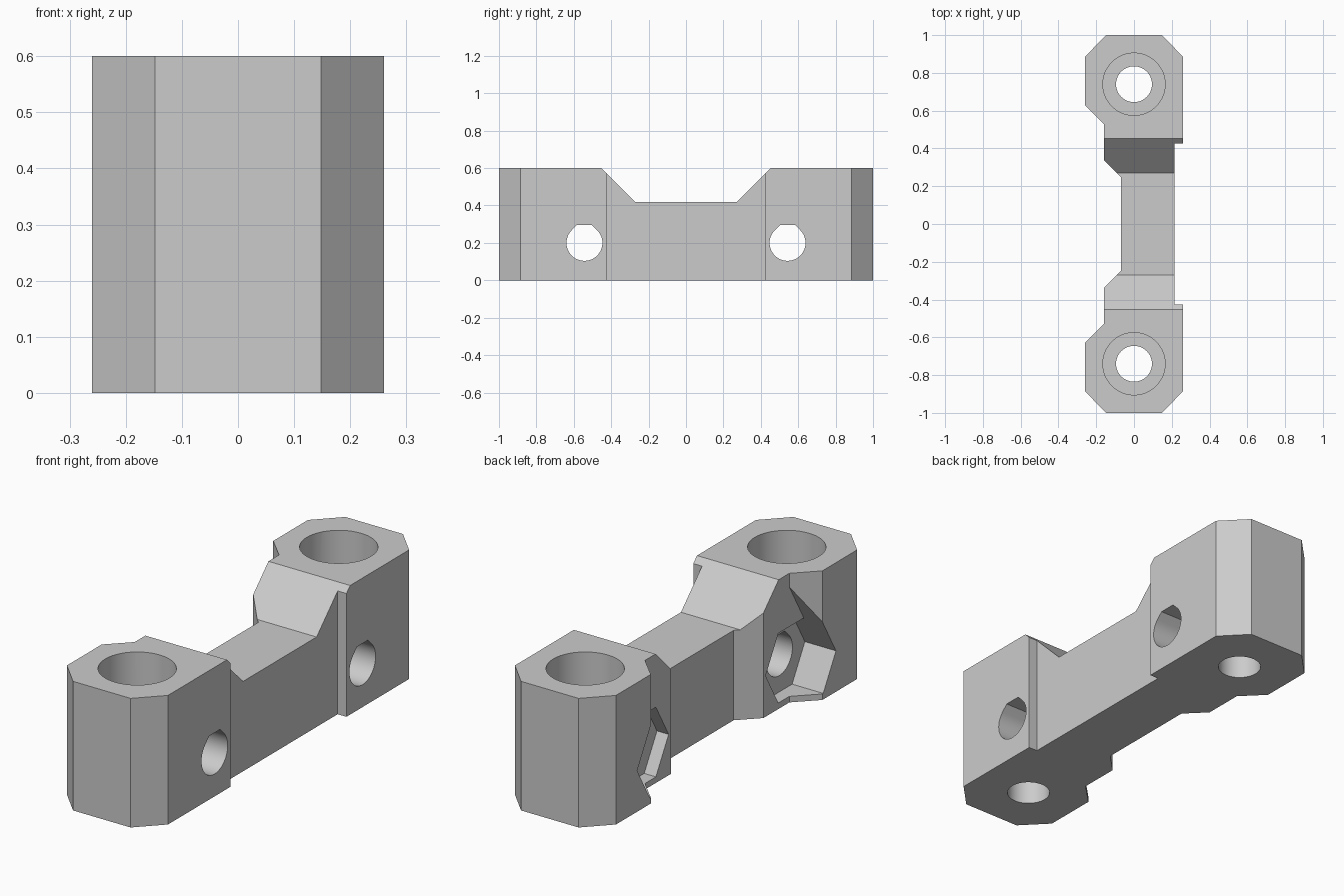
import bpy, bmesh, math
from mathutils import Vector

if "Cube" in bpy.data.objects:
    bpy.data.objects.remove(bpy.data.objects["Cube"], do_unlink=True)

grey = bpy.data.materials.new("plain_grey")
grey.use_nodes = True
grey.diffuse_color = (0.6, 0.6, 0.6, 1)
grey.node_tree.nodes["Principled BSDF"].inputs["Base Color"].default_value = (0.6, 0.6, 0.6, 1)


def prism(name, outline, low, high, axis):
    """Extrude an outline along x (outline is y, z) or along z (outline is x, y)."""
    bm = bmesh.new()
    place = (lambda a, b: (low, a, b)) if axis == "x" else (lambda a, b: (a, b, low))
    face = bm.faces.new([bm.verts.new(place(a, b)) for a, b in outline])
    push = Vector((high - low, 0, 0)) if axis == "x" else Vector((0, 0, high - low))
    grown = bmesh.ops.extrude_face_region(bm, geom=[face])["geom"]
    bmesh.ops.translate(bm, vec=push, verts=[g for g in grown if isinstance(g, bmesh.types.BMVert)])
    bmesh.ops.recalc_face_normals(bm, faces=bm.faces)
    mesh = bpy.data.meshes.new(name)
    bm.to_mesh(mesh)
    bm.free()
    mesh.materials.append(grey)
    obj = bpy.data.objects.new(name, mesh)
    bpy.context.collection.objects.link(obj)
    return obj


def arc(a, b, radius, start=0, end=360, steps=48):
    angles = [math.radians(start + (end - start) * i / steps) for i in range(steps)]
    return [(a + radius * math.cos(t), b + radius * math.sin(t)) for t in angles]


def cut(target, cutter):
    cutter.hide_render = True
    mod = target.modifiers.new("cut", "BOOLEAN")
    mod.operation = "DIFFERENCE"
    mod.solver = "EXACT"
    mod.object = cutter
    bpy.context.view_layer.objects.active = target
    bpy.ops.object.modifier_apply(modifier=mod.name)
    bpy.data.objects.remove(cutter, do_unlink=True)


# Body: plan outline of one end, mirrored to the other
half = [(0.215, 0.425), (0.26, 0.425), (0.26, 0.885), (0.148, 1), (-0.148, 1), (-0.26, 0.885),
        (-0.26, 0.63), (-0.16, 0.53), (-0.16, 0.34), (-0.07, 0.25)]
body = prism("bracket_body", half + [(x, -y) for x, y in reversed(half)], 0, 0.6, "z")

# Lowered middle with sloped shoulders
cut(body, prism("saddle_cutter", [(-0.27, 0.418), (0.27, 0.418), (0.552, 0.7), (-0.552, 0.7)], -0.5, 0.5, "x"))

CY, CZ, R = 0.543, 0.19, 0.187    # nut pocket centre and radius
for s in (-1, 1):
    # Vertical bolt hole with a wide counterbore
    cut(body, prism("bolt_cutter", arc(0, s * 0.74, 0.095), -0.1, 0.7, "z"))
    cut(body, prism("counterbore_cutter", arc(0, s * 0.74, 0.165), 0.37, 0.7, "z"))

    # Clearance beside the nut pocket, with a long sloped roof
    drop = R * math.sqrt(3) / 2
    clearance = [(CY + R, CZ), (CY + R / 2, CZ - drop), (0.45, CZ - drop),
                 (0.45, 0.5), (CY + R - 0.22, CZ + 0.22 * math.sqrt(3))]
    cut(body, prism("clearance_cutter", [(s * y, z) for y, z in clearance], -0.4, -0.16, "x"))

    # Hexagonal nut pocket
    cut(body, prism("nut_cutter", arc(s * CY, CZ, R, steps=6), -0.4, -0.1, "x"))

    # Cross hole with a flattened roof
    r = 0.096
    flat = r * math.tan(math.pi / 8)
    cross = arc(s * CY, 0.2, r, 135, 405, 36) + [
        (s * CY + r * math.sqrt(0.5), 0.2 + r * math.sqrt(0.5)),
        (s * CY + flat, 0.2 + r), (s * CY - flat, 0.2 + r)]
    cut(body, prism("cross_hole_cutter", cross, -0.4, 0.4, "x"))

# Smooth hole walls, sharp edges elsewhere
bpy.ops.object.select_all(action="DESELECT")
body.select_set(True)
bpy.context.view_layer.objects.active = body
bpy.ops.object.shade_smooth_by_angle(angle=math.radians(25))
